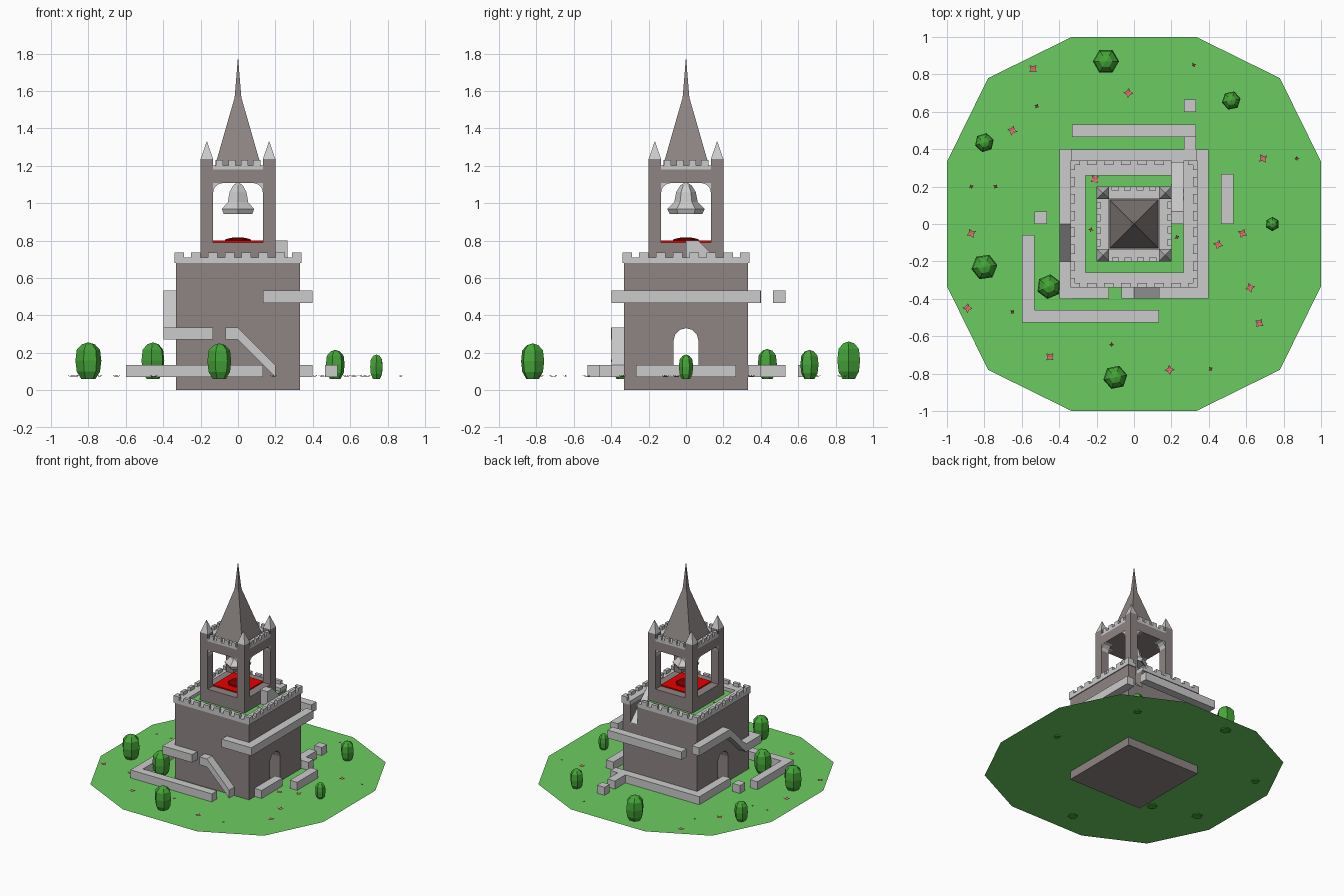
import bpy, bmesh, math
from mathutils import Vector

if "Cube" in bpy.data.objects:
    bpy.data.objects.remove(bpy.data.objects["Cube"])

U = 0.0665  # block size of the model


def mat(name, rgb):
    m = bpy.data.materials.new(name)
    m.diffuse_color = (*rgb, 1)
    m.use_nodes = True
    m.node_tree.nodes["Principled BSDF"].inputs["Base Color"].default_value = m.diffuse_color
    return m


STONE = mat("dark_stone", (0.27, 0.235, 0.23))
GRASS = mat("grass", (0.15, 0.6, 0.12))
LEAF = mat("leaf", (0.06, 0.38, 0.04))
RED = mat("red", (0.8, 0.0, 0.0))
DARKRED = mat("dark_red", (0.2, 0.0, 0.0))
PETAL = mat("petal", (0.75, 0.16, 0.16))


def finish(name, bm, m=None, recalc=True):
    if recalc:
        bmesh.ops.recalc_face_normals(bm, faces=bm.faces[:])
    me = bpy.data.meshes.new(name)
    bm.to_mesh(me)
    bm.free()
    ob = bpy.data.objects.new(name, me)
    bpy.context.collection.objects.link(ob)
    if m:
        me.materials.append(m)
    return ob


def loft(bm, rings):
    """Closed skin through equal rings of points."""
    vs = [[bm.verts.new(p) for p in r] for r in rings]
    n = len(vs[0])
    for a, b in zip(vs, vs[1:]):
        for i in range(n):
            j = (i + 1) % n
            bm.faces.new((a[i], a[j], b[j], b[i]))
    bm.faces.new(vs[0][::-1])
    bm.faces.new(vs[-1])


def boxes(name, items, m=None):
    bm = bmesh.new()
    for x0, x1, y0, y1, z0, z1 in items:
        loft(bm, [[(x0, y0, z), (x1, y0, z), (x1, y1, z), (x0, y1, z)] for z in (z0, z1)])
    return finish(name, bm, m)


def prism(name, pts, axis, a, b, m=None):
    bm = bmesh.new()
    f = (lambda p, t: (t, p[0], p[1])) if axis == 'x' else (lambda p, t: (p[0], t, p[1]))
    loft(bm, [[f(p, t) for p in pts] for t in (a, b)])
    return finish(name, bm, m)


def lathe(name, profile, n, loc=(0, 0, 0), rot=0.0, m=None):
    bm = bmesh.new()
    loft(bm, [[(loc[0] + r * math.cos(rot + math.tau * i / n),
                loc[1] + r * math.sin(rot + math.tau * i / n), loc[2] + z)
               for i in range(n)] for r, z in profile])
    return finish(name, bm, m)


def sheet(name, polys, m):
    bm = bmesh.new()
    for p in polys:
        bm.faces.new([bm.verts.new(v) for v in p])
    return finish(name, bm, m, recalc=False)


def turn(box, k):
    """Rotate a box by k quarter turns about z."""
    x0, x1, y0, y1, z0, z1 = box
    for _ in range(k):
        x0, x1, y0, y1 = -y1, -y0, x0, x1
    return x0, x1, y0, y1, z0, z1


def cut(ob, cutters):
    for c in cutters:
        md = ob.modifiers.new("cut", 'BOOLEAN')
        md.operation, md.solver, md.object = 'DIFFERENCE', 'EXACT', c
    dg = bpy.context.evaluated_depsgraph_get()
    me = bpy.data.meshes.new_from_object(ob.evaluated_get(dg))
    ob.modifiers.clear()
    ob.data = me
    for c in cutters:
        bpy.data.objects.remove(c)


# twelve-sided lawn
q = [(1, .333), (.78, .78), (.333, 1)]
quad = q + [(-x, y) for x, y in q[::-1]]
sheet("lawn", [[(x, y, .066) for x, y in quad + [(-x, -y) for x, y in quad]]], GRASS)

# main tower with through doorway and stair recess
B = 5 * U
body = boxes("main_tower", [(-B, B, -B, B, 0, .68)], STONE)
arch = [(-U, .07), (U, .07), (U, .265)] + [
    (U * math.cos(t), .265 + U * math.sin(t)) for t in (math.pi * k / 6 for k in range(1, 6))] + [(-U, .265)]
door = prism("door_cutter", arch, 'x', -.5, .5)
recess = boxes("recess_cutter", [(.201, .265, .002, .5, .53, .9)])
for c in (door, recess):
    c.hide_render = True
cut(body, [door, recess])

# grassy terrace
T = .684
sheet("terrace_grass", [
    [(-B, -B, T), (.2, -B, T), (.2, B, T), (-B, B, T)],
    [(.2, -B, T), (B, -B, T), (B, 0, T), (.2, 0, T)]], GRASS)

# parapet ring with merlons, open above the stairs
P, I = .34, .26
wall = [(-P, P, -P, -I, .68, .71), (-P, -I, -I, I, .68, .71), (.265, P, -I, P, .68, .71),
        (-P, .2, I, P, .68, .71)]
for k in range(4):
    for i in range(8):
        s = -P + i * .09
        b = turn((s, s + .05, -P, -P + .025, .71, .737), k)
        if not (b[3] > .339 and b[0] > .15 and b[1] < .29):
            wall.append(b)
boxes("parapet", wall)

# ramp climbing to the bell chamber
prism("terrace_stairs", [(0, .8), (U, .8), (B, .535), (B, .47), (0, .67)], 'x', .2, .265)

# bell tower: plinth, pillars, lintel, brackets
boxes("bell_tower_base", [(-.2, .2, -.2, .2, .67, .79)], STONE)
boxes("bell_tower_pillars", [turn((.133, .2, .133, .2, .79, 1.235), k) for k in range(4)], STONE)
boxes("bell_tower_lintel", [(-.2, .2, -.2, .2, 1.107, 1.18)], STONE)
for s in (-1, 1):
    curve = [(s * (.083 + .05 * math.sin(t)), 1.057 + .05 * math.cos(t))
             for t in (math.pi / 6 * k for k in range(4))]
    for w in (-1, 1):
        for ax in 'xy':
            prism("arch_bracket", curve + [(s * .134, 1.108)], ax, w * .135, w * .198)
top = []
for k in range(4):
    top.append(turn((-.133, .133, -.2, -.133, 1.18, 1.2), k))
    for i in range(4):
        c = -.099 + i * U
        top.append(turn((c - .019, c + .019, -.2, -.178, 1.2, 1.23), k))
boxes("upper_battlement", top)

# corner caps and spire
R2 = math.sqrt(2)
for sx in (-1, 1):
    for sy in (-1, 1):
        lathe("corner_cap", [(.0335 * R2, 0), (.0015, .095)], 4,
              (sx * .1665, sy * .1665, 1.235), math.pi / 4)
lathe("spire", [(.13 * R2, 1.175), (.018 * R2, 1.565), (.001, 1.775)], 4, rot=math.pi / 4, m=STONE)

# bell, chamber floor and medallion
lathe("bell", [(.07, .955), (.088, .943), (.1, .968), (.063, 1.005), (.052, 1.06), (.03, 1.095), (.006, 1.11)],
      6, rot=math.pi / 2)
boxes("chamber_floor", [(-.133, .133, -.133, .133, .785, .8)], RED)
lathe("floor_medallion", [(.078, .8), (.07, .808), (.035, .815)], 8, rot=math.pi / 8, m=DARKRED)

# ledges winding round the tower, in block units
L0, L1 = .07, .135
H0, H1 = .467, .532
boxes("low_walls", [tuple(v * U for v in b) + (L0, L1) for b in [
    (-9, 2, -7.9, -6.9), (-9, -8, -6.9, -.9), (-8, -7, 0, 1),
    (-6, -5, 0, 6), (-5, 6, 5, 6), (4, 5, 6, 8), (4, 5, 9, 10),
    (7, 8, 0, 4), (5, 6, -4, 0)]])
boxes("high_ledges", [tuple(v * U for v in b) + (H0, H1) for b in [
    (2, 6, -6, -5), (5, 6, -5, 6), (-5, 5, 7, 8)]])
prism("left_ledge", [(.4, H1), (0, H1), (-.2, .335), (-.4, .335), (-.4, .27), (-.2, .27), (0, H0), (.4, H0)],
      'x', -6 * U, -B)
boxes("front_ledge", [(-B, -2 * U, -6 * U, -B, .27, .335)])
prism("front_ramp", [(-U, .335), (0, .335), (.2, .135), (.2, .07), (0, .27), (-U, .27)], 'y', -6 * U, -B)

# bushes
for x, y, r, h, a in [(-.15, .87, .07, .2, 0), (.52, .66, .051, .155, .2), (.74, 0, .038, .13, .5),
                      (-.8, .435, .052, .16, .3), (-.8, -.23, .07, .195, .15),
                      (-.455, -.335, .066, .195, .4), (-.1, -.82, .065, .19, .2)]:
    lathe("bush", [(.55 * r, 0), (.9 * r, .2 * h), (r, .5 * h), (.9 * r, .8 * h), (.5 * r, .95 * h), (.02 * r, h)],
          6, (x, y, .06), a, LEAF)

# four-pointed flowers on lawn and terrace
big = [(-.54, .83), (-.03, .7), (.69, .35), (-.65, .5), (-.87, -.05), (.58, -.05), (.62, -.34),
       (.67, -.53), (.19, -.78), (-.45, -.71), (-.89, -.45), (-.21, .24), (.45, -.11)]
small = [(.32, .85), (-.52, .63), (-.87, .2), (-.74, .2), (.87, .35), (-.65, -.47), (-.12, -.645),
         (.41, -.775), (-.23, -.03), (.23, -.07)]
stars = []
for i, (x, y) in enumerate(big + small):
    r = .027 if i < len(big) else .014
    z = T + .006 if max(abs(x), abs(y)) < .3 else .074
    pts = [(x + (r if k % 2 else r * .5) * math.cos(i * .7 + k * math.pi / 4),
            y + (r if k % 2 else r * .5) * math.sin(i * .7 + k * math.pi / 4),
            z + (.006 if k % 2 else 0)) for k in range(8)]
    stars += [[(x, y, z), pts[k], pts[(k + 1) % 8]] for k in range(8)]
sheet("flowers", stars, PETAL)
